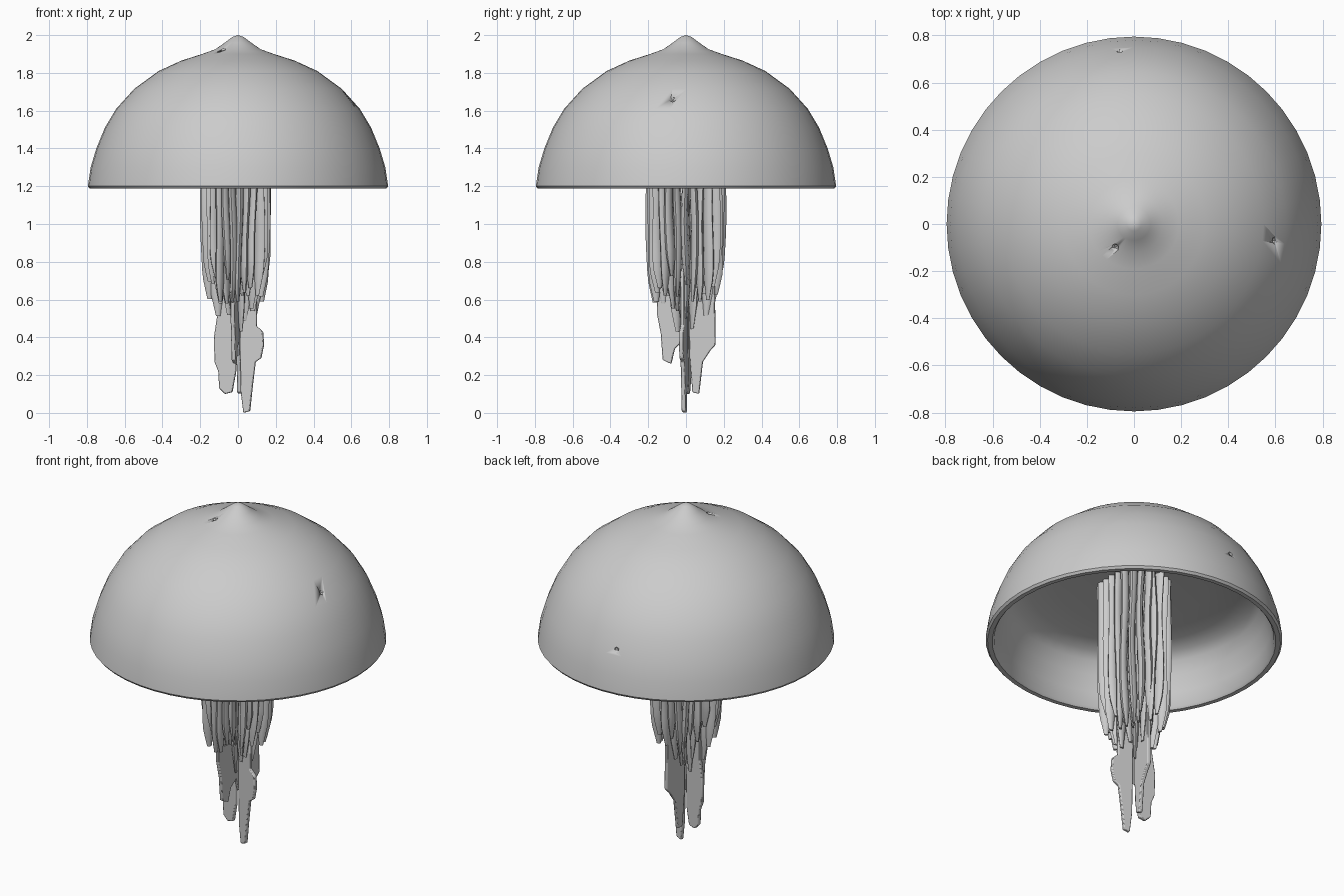
import bpy, bmesh, math, random
from mathutils import Vector

random.seed(7)
if "Cube" in bpy.data.objects:
    bpy.data.objects.remove(bpy.data.objects["Cube"], do_unlink=True)

grey = bpy.data.materials.new("soft grey")
grey.use_nodes = True
grey.diffuse_color = (0.6, 0.6, 0.6, 1)
grey.node_tree.nodes["Principled BSDF"].inputs["Base Color"].default_value = (0.6, 0.6, 0.6, 1)


def finish(name, bm, angle=40):
    bmesh.ops.recalc_face_normals(bm, faces=bm.faces[:])
    mesh = bpy.data.meshes.new(name)
    bm.to_mesh(mesh)
    bm.free()
    mesh.materials.append(grey)
    obj = bpy.data.objects.new(name, mesh)
    bpy.context.collection.objects.link(obj)
    bpy.ops.object.select_all(action="DESELECT")
    obj.select_set(True)
    bpy.context.view_layer.objects.active = obj
    bpy.ops.object.shade_smooth_by_angle(angle=math.radians(angle))
    return obj


# Bell: domed outside, upright inner wall and shallow ceiling, spun into one closed shell
outer = [(0, 2), (0.03, 1.99), (0.07, 1.96), (0.12, 1.925), (0.19, 1.9), (0.3, 1.865),
         (0.42, 1.81), (0.55, 1.715), (0.645, 1.61), (0.705, 1.51), (0.75, 1.4),
         (0.78, 1.3), (0.795, 1.2), (0.785, 1.187)]
inner = [(0.76, 1.187), (0.75, 1.2), (0.735, 1.28), (0.71, 1.37), (0.68, 1.44),
         (0.64, 1.48), (0.56, 1.505), (0.4, 1.525), (0, 1.54)]
bm = bmesh.new()
verts = [bm.verts.new((r, 0, z)) for r, z in outer + inner]
edges = [bm.edges.new(pair) for pair in zip(verts, verts[1:])]
bmesh.ops.spin(bm, geom=verts + edges, axis=(0, 0, 1), cent=(0, 0, 0),
               angle=math.tau, steps=48, use_duplicate=False)
bmesh.ops.remove_doubles(bm, verts=bm.verts[:], dist=0.0005)
bell = finish("bell", bm)

# Small pits in the bell surface
bm = bmesh.new()
for spot in [(-0.06, 0.74, 1.43), (-0.08, -0.1, 1.925), (0.6, -0.07, 1.66)]:
    ball = bmesh.ops.create_icosphere(bm, subdivisions=1, radius=0.018)["verts"]
    bmesh.ops.translate(bm, verts=ball, vec=spot)
pits = finish("pit_cutter", bm)
pits.hide_render = True
pits.hide_set(True)
cut = bell.modifiers.new("pits", "BOOLEAN")
cut.operation = "DIFFERENCE"
cut.object = pits


def strand(bm, base, angle, wide, deep, top, bottom):
    """One wavy ribbon with a blunt rounded hem, broad side along its radius."""
    out = Vector((math.cos(angle), math.sin(angle), 0))
    side = Vector((-out.y, out.x, 0))
    phase = random.uniform(0, math.tau)
    rings, steps, sides = [], 18, 8
    for i in range(steps + 1):
        t = i / steps
        z = top + (bottom - top) * t
        size = min(1, 0.35 + (1 - t) * 5) * (1 + 0.08 * math.sin(9 * t + phase))
        # the hem draws inward slightly
        centre = base - out * 0.015 * t ** 4 + side * 0.006 * math.sin(7 * t + phase)
        ring = []
        for k in range(sides):
            a = math.tau * k / sides
            p = centre + out * (deep * size * math.cos(a)) + side * (wide * size * math.sin(a))
            ring.append(bm.verts.new((p.x, p.y, z)))
        rings.append(ring)
    for a, b in zip(rings, rings[1:]):
        for k in range(sides):
            n = (k + 1) % sides
            bm.faces.new((a[k], a[n], b[n], b[k]))
    bm.faces.new(rings[0])
    bm.faces.new(rings[-1])


# Strand rings, slightly deeper than wide: name, count, radius, half width, half depth, bottom
for name, count, radius, wide, deep, bottom in [
        ("outer_strands", 26, 0.157, 0.019, 0.034, 0.65),
        ("middle_strands", 20, 0.115, 0.017, 0.034, 0.57),
        ("inner_strands", 12, 0.06, 0.015, 0.034, 0.48)]:
    bm = bmesh.new()
    for i in range(count):
        angle = math.tau * (i + random.uniform(-0.2, 0.2)) / count
        reach = radius + random.uniform(-0.01, 0.004)
        base = Vector((reach * math.cos(angle) - 0.008, reach * 1.16 * math.sin(angle), 0))
        strand(bm, base, angle, wide, deep, 1.535, bottom + random.uniform(-0.07, 0.08))
    finish(name, bm, 60)


def arm(name, direction, outline):
    """Thin hanging blade: outline of (distance, height) along a direction."""
    out = Vector(direction).normalized()
    side = Vector((-out.y, out.x, 0)) * 0.011
    bm = bmesh.new()
    face = bm.faces.new([bm.verts.new(out * d + Vector((0, 0, z)) - side) for d, z in outline])
    moved = bmesh.ops.extrude_face_region(bm, geom=[face])["geom"]
    bmesh.ops.translate(bm, vec=side * 2, verts=[v for v in moved if isinstance(v, bmesh.types.BMVert)])
    obj = finish(name, bm)
    soft = obj.modifiers.new("soft edge", "BEVEL")
    soft.width = 0.005
    soft.segments = 2


# Four long ragged arms below the strands
arm("right_arm", (-1, 0.15, 0), [(0, 1.53), (0.11, 1.2), (0.11, 0.52), (0.128, 0.4), (0.125, 0.27),
                                 (0.105, 0.22), (0.1, 0.13), (0.07, 0.1), (0.03, 0.11), (0.01, 0.22)])
arm("left_arm", (1, -0.2, 0), [(0, 1.53), (0.11, 1.2), (0.1, 0.46), (0.135, 0.43), (0.14, 0.36),
                               (0.125, 0.29), (0.095, 0.27), (0.08, 0.15), (0.065, 0.01),
                               (0.03, 0), (0.015, 0.12)])
arm("front_arm", (-0.2, -1, 0), [(0, 1.53), (0.16, 1.2), (0.155, 0.52), (0.135, 0.42), (0.125, 0.28),
                                 (0.08, 0.26), (0.06, 0.34), (0.02, 0.38), (0, 0.3)])
arm("back_arm", (0.15, 1, 0), [(0, 1.53), (0.16, 1.2), (0.155, 0.6), (0.158, 0.36), (0.13, 0.33),
                               (0.09, 0.27), (0.07, 0.1), (0.035, 0.11), (0.02, 0.3)])
